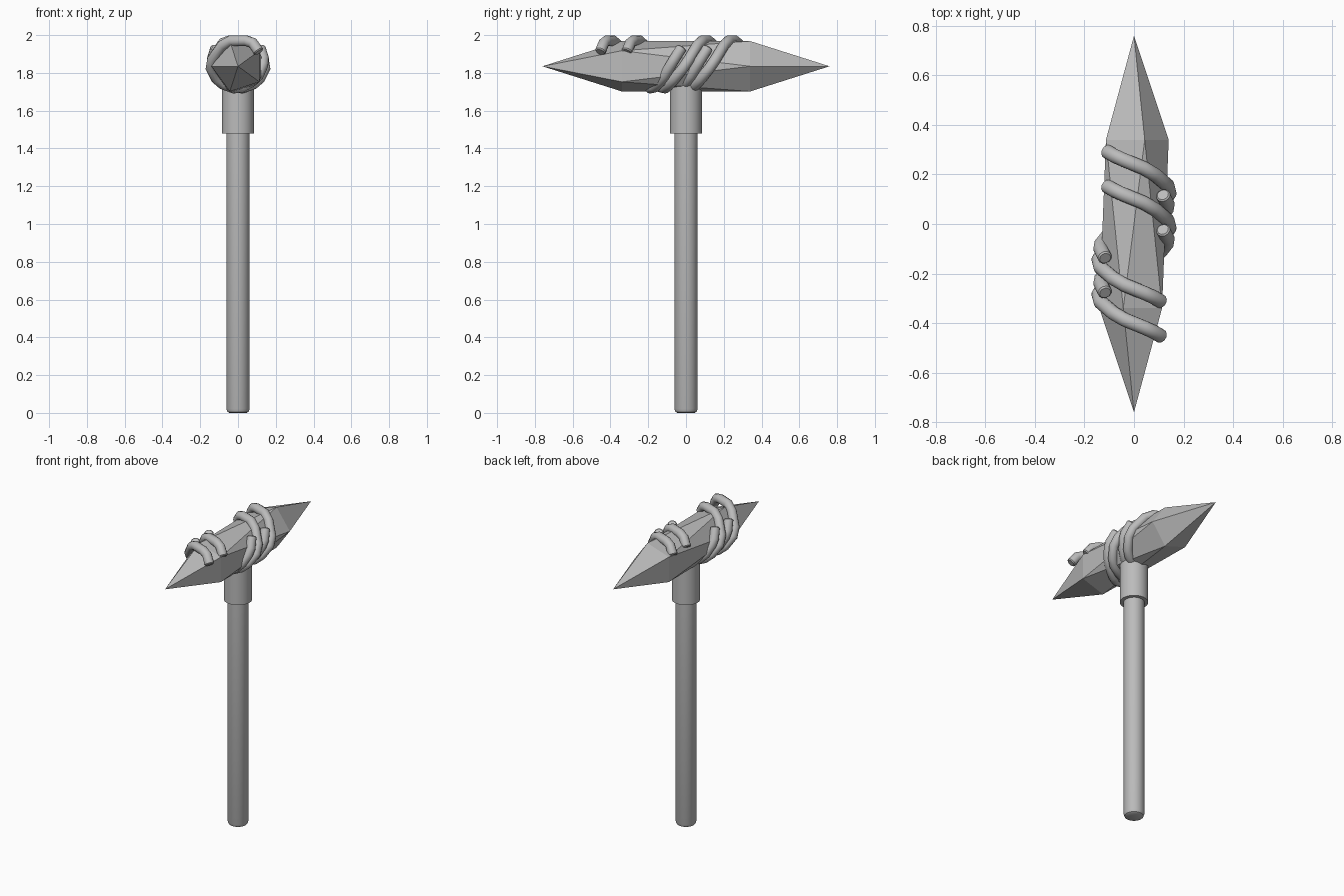
import bpy, bmesh, math
from mathutils import Vector

if "Cube" in bpy.data.objects:
    bpy.data.objects.remove(bpy.data.objects["Cube"])

grey = bpy.data.materials.new("plain grey")
grey.diffuse_color = (0.5, 0.5, 0.5, 1)
grey.use_nodes = True
grey.node_tree.nodes["Principled BSDF"].inputs["Base Color"].default_value = grey.diffuse_color


def add_mesh(name, bm, smooth=False):
    bmesh.ops.recalc_face_normals(bm, faces=bm.faces)
    mesh = bpy.data.meshes.new(name)
    bm.to_mesh(mesh)
    bm.free()
    mesh.materials.append(grey)
    ob = bpy.data.objects.new(name, mesh)
    bpy.context.collection.objects.link(ob)
    if smooth:
        bpy.ops.object.select_all(action='DESELECT')
        ob.select_set(True)
        bpy.context.view_layer.objects.active = ob
        bpy.ops.object.shade_smooth_by_angle(angle=math.radians(40))
    return ob


def lathe(name, profile, sides=32):
    """Closed solid of revolution around z from (radius, z) points."""
    bm = bmesh.new()
    rings = []
    for r, z in profile:
        rings.append([bm.verts.new((r * math.cos(2 * math.pi * i / sides),
                                    r * math.sin(2 * math.pi * i / sides), z))
                      for i in range(sides)])
    for a, b in zip(rings, rings[1:]):
        for i in range(sides):
            j = (i + 1) % sides
            bm.faces.new((a[i], a[j], b[j], b[i]))
    bm.faces.new(rings[0])
    bm.faces.new(rings[-1])
    return add_mesh(name, bm, True)


def tube(name, points, radius, sides=12):
    """Capped round tube along mitred points, with slightly rounded ends."""
    pts = [Vector(p) for p in points]
    # soften each bend by cutting its corner
    path = [pts[0]]
    for a, b, c in zip(pts, pts[1:], pts[2:]):
        path += [b.lerp(a, 0.2), b.lerp(c, 0.2)]
    path.append(pts[-1])
    bm = bmesh.new()
    rings = []
    side = None
    for i, p in enumerate(path):
        t = (path[min(i + 1, len(path) - 1)] - path[max(i - 1, 0)]).normalized()
        if side is None:
            side = t.orthogonal()
        side = (side - t * side.dot(t)).normalized()
        up = t.cross(side)
        steps = [(0, radius)]
        if i == 0:
            steps = [(-0.006, radius * 0.8), (0, radius)]
        elif i == len(path) - 1:
            steps = [(0, radius), (0.006, radius * 0.8)]
        for shift, r in steps:
            rings.append([bm.verts.new(p + t * shift
                          + side * r * math.cos(2 * math.pi * k / sides)
                          + up * r * math.sin(2 * math.pi * k / sides))
                          for k in range(sides)])
    for a, b in zip(rings, rings[1:]):
        for k in range(sides):
            j = (k + 1) % sides
            bm.faces.new((a[k], a[j], b[j], b[k]))
    bm.faces.new(rings[0])
    bm.faces.new(rings[-1])
    return add_mesh(name, bm, True)


# Handle with rounded butt, and the wider socket under the head
lathe("handle", [(0.045, 0), (0.056, 0.006), (0.062, 0.022), (0.062, 1.5)])
lathe("socket", [(0.085, 1.48), (0.085, 1.76)])

# Faceted stone head: two opposed pentagons twisted against each other, two tips
bm = bmesh.new()
HEAD_Z, HEAD_R = 1.835, 0.14
for y, start in ((-0.34, math.pi), (0.34, 0)):
    for i in range(5):
        a = start + i * 2 * math.pi / 5
        bm.verts.new((HEAD_R * math.cos(a), y, HEAD_Z + HEAD_R * math.sin(a)))
    bm.verts.new((0, math.copysign(0.76, y), HEAD_Z))
bmesh.ops.convex_hull(bm, input=bm.verts)
add_mesh("stone_head", bm)

# Four lashing turns: one angular spiral, repeated and turned half around
turn = [(0.108, -0.452, 1.915), (0.07, -0.43, 1.97), (-0.065, -0.375, 1.97),
        (-0.153, -0.30, 1.845), (-0.105, -0.225, 1.75), (0.0, -0.18, 1.712),
        (0.10, -0.12, 1.77), (0.14, -0.07, 1.86), (0.118, -0.025, 1.93)]
for n, step in enumerate((0, 0.14)):
    tube(f"front_lashing_{n + 1}", [(x, y + step, z) for x, y, z in turn], 0.029)
    tube(f"rear_lashing_{n + 1}",
         [(-x, -y - 0.16 - 0.14 + step, z) for x, y, z in turn], 0.029)
